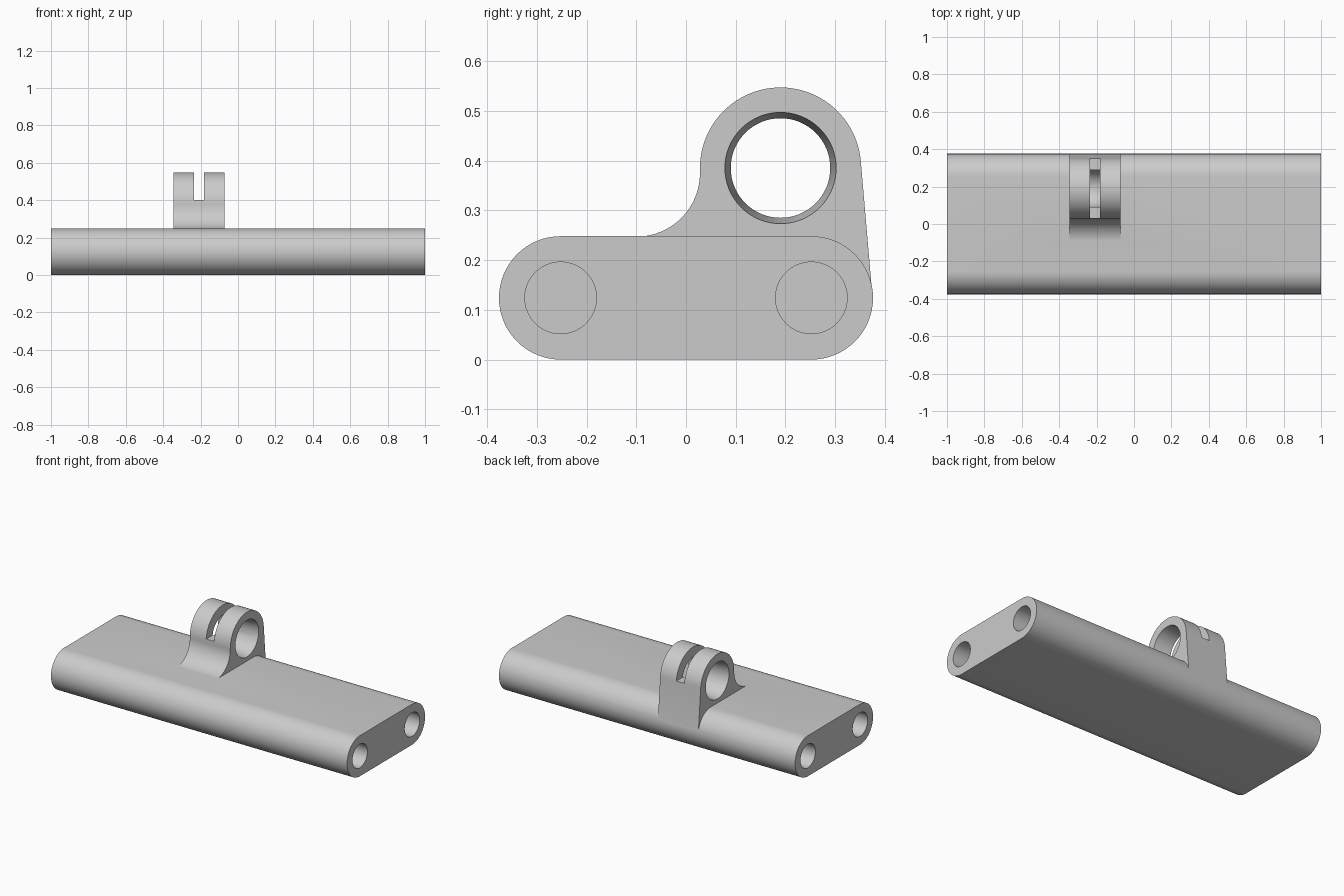
import bpy, bmesh
from math import sin, cos, pi, radians
from mathutils import Matrix

cube = bpy.data.objects.get("Cube")
if cube:
    bpy.data.objects.remove(cube, do_unlink=True)

grey = bpy.data.materials.new("light grey")
grey.use_nodes = True
colour = (0.6, 0.6, 0.6, 1)
grey.diffuse_color = colour
grey.node_tree.nodes["Principled BSDF"].inputs["Base Color"].default_value = colour


def finish(bm, name):
    bmesh.ops.recalc_face_normals(bm, faces=bm.faces)
    mesh = bpy.data.meshes.new(name)
    bm.to_mesh(mesh)
    bm.free()
    mesh.materials.append(grey)
    obj = bpy.data.objects.new(name, mesh)
    bpy.context.collection.objects.link(obj)
    return obj


def arc(cy, cz, r, start, end, n=32):
    angles = [radians(start + (end - start) * i / n) for i in range(n + 1)]
    return [(cy + r * cos(a), cz + r * sin(a)) for a in angles]


def extrude(name, profile, x0, x1):
    """Extrude a y-z outline from x0 to x1."""
    bm = bmesh.new()
    face = bm.faces.new([bm.verts.new((x0, y, z)) for y, z in profile])
    geo = bmesh.ops.extrude_face_region(bm, geom=[face])["geom"]
    verts = [v for v in geo if isinstance(v, bmesh.types.BMVert)]
    bmesh.ops.translate(bm, verts=verts, vec=(x1 - x0, 0, 0))
    return finish(bm, name)


def cone(name, x0, x1, r0, r1, y, z):
    """Round cutter along x, radius r0 at x0 and r1 at x1."""
    bm = bmesh.new()
    place = Matrix.Translation(((x0 + x1) / 2, y, z)) @ Matrix.Rotation(pi / 2, 4, 'Y')
    bmesh.ops.create_cone(bm, cap_ends=True, segments=64, radius1=r0, radius2=r1,
                          depth=x1 - x0, matrix=place)
    return finish(bm, name)


def combine(target, tool, operation):
    mod = target.modifiers.new("cut", 'BOOLEAN')
    mod.operation, mod.object, mod.solver = operation, tool, 'EXACT'
    bpy.context.view_layer.objects.active = target
    bpy.ops.object.modifier_apply(modifier=mod.name)
    bpy.data.objects.remove(tool, do_unlink=True)


# Long bar with rounded front and back edges
R, CY = 0.124, 0.252
body = extrude("hinge_body", arc(CY, R, R, -90, 90) + arc(-CY, R, R, 90, 270), -1, 1)

# Lug: ring head, concave front fillet, slanted back
EY, EZ, ER = 0.19, 0.385, 0.162
X0, X1, S0, S1 = -0.345, -0.072, -0.235, -0.181
profile = (arc(EY, EZ, ER, 5, 180, 48)
           + arc(-0.1, 0.375, 0.128, 0, -90, 24)
           + [(-0.1, 0.2), (0.25, 0.1), (0.375, 0.125)])
lug = extrude("lug", profile, X0, X1)

# Eye tapering inward from both sides, then the slot across the top
combine(lug, cone("eye_cut", X0 - 0.001, S0 + 0.001, 0.112, 0.1, EY, EZ), 'DIFFERENCE')
combine(lug, cone("eye_cut", S1 - 0.001, X1 + 0.001, 0.1, 0.112, EY, EZ), 'DIFFERENCE')
combine(lug, cone("eye_cut", S0, S1, 0.1, 0.1, EY, EZ), 'DIFFERENCE')
slot = extrude("slot_cut", [(-0.2, 0.4), (0.6, 0.4), (0.6, 0.7), (-0.2, 0.7)], S0, S1)
combine(lug, slot, 'DIFFERENCE')
combine(body, lug, 'UNION')

# Blind pin holes in both ends
for y in (-CY, CY):
    for x0, x1 in ((-1.1, -0.64), (0.64, 1.1)):
        combine(body, cone("pin_hole_cut", x0, x1, 0.072, 0.072, y, R), 'DIFFERENCE')

bpy.ops.object.select_all(action='DESELECT')
body.select_set(True)
bpy.context.view_layer.objects.active = body
bpy.ops.object.shade_smooth_by_angle(angle=radians(30))
